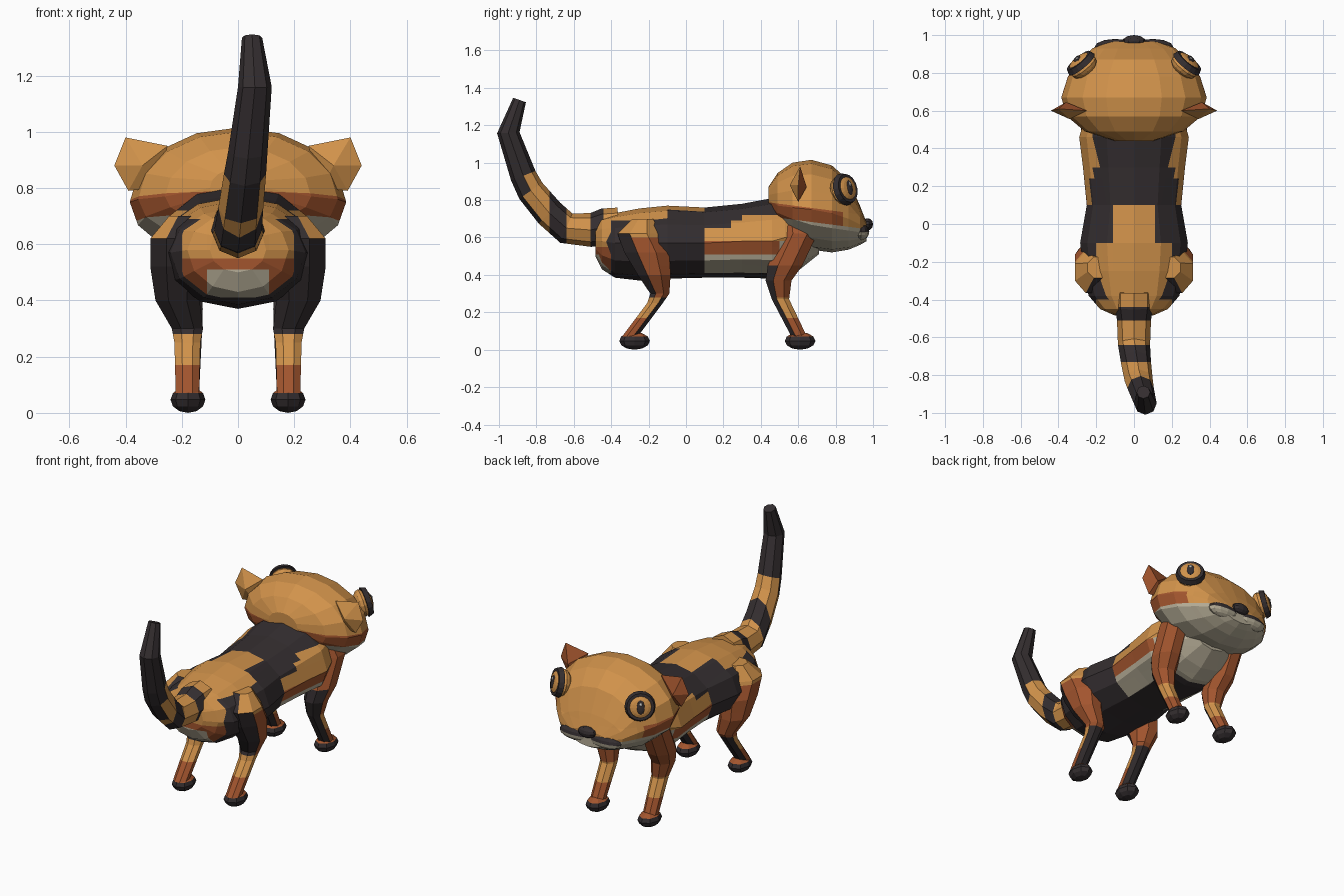
import bpy, bmesh, math
from mathutils import Vector, Matrix

if "Cube" in bpy.data.objects:
    bpy.data.objects.remove(bpy.data.objects["Cube"])

# Flat colours
COLOURS = {
    "orange_fur": (0.64, 0.29, 0.07),
    "rust_fur": (0.36, 0.09, 0.027),
    "black_fur": (0.034, 0.027, 0.029),
    "cream_fur": (0.47, 0.42, 0.31),
    "eye_white": (0.8, 0.8, 0.78),
}
MATS = []
for mat_name, rgb in COLOURS.items():
    m = bpy.data.materials.new(mat_name)
    m.use_nodes = True
    m.diffuse_color = (*rgb, 1)
    m.node_tree.nodes["Principled BSDF"].inputs["Base Color"].default_value = (*rgb, 1)
    MATS.append(m)
ORANGE, RUST, BLACK, CREAM, WHITE = range(len(MATS))


def finish(bm, name, rule):
    """Colour faces by rule(centre, normal) and make the object."""
    bmesh.ops.recalc_face_normals(bm, faces=bm.faces)
    bm.normal_update()
    for f in bm.faces:
        f.material_index = rule(f.calc_center_median(), f.normal)
    me = bpy.data.meshes.new(name)
    bm.to_mesh(me)
    bm.free()
    for m in MATS:
        me.materials.append(m)
    ob = bpy.data.objects.new(name, me)
    bpy.context.collection.objects.link(ob)
    return ob


def loft(rings):
    bm = bmesh.new()
    loops = [[bm.verts.new(p) for p in ring] for ring in rings]
    n = len(loops[0])
    for a, b in zip(loops, loops[1:]):
        for i in range(n):
            j = (i + 1) % n
            bm.faces.new((a[i], a[j], b[j], b[i]))
    bm.faces.new(loops[0])
    bm.faces.new(loops[-1])
    return bm


def cut(bm, axis, values):
    """Slice along planes so that colour patches have clean borders."""
    normal = axis if isinstance(axis, Vector) else Vector([k == axis for k in "xyz"])
    for v in values:
        bmesh.ops.bisect_plane(bm, geom=bm.verts[:] + bm.edges[:] + bm.faces[:],
                               plane_co=normal * v, plane_no=normal, dist=1e-4)


def oval(y, bottom, middle, top, half_width, n):
    """Upright ring with its own top and bottom height."""
    ring = []
    for i in range(n):
        a = 2 * math.pi * i / n
        s = math.sin(a)
        ring.append((half_width * math.cos(a), y,
                     middle + s * (top - middle if s > 0 else middle - bottom)))
    return ring


def ball(name, centre, size, rule, segs=12, rings=8, rot=None):
    bm = bmesh.new()
    bmesh.ops.create_uvsphere(bm, u_segments=segs, v_segments=rings, radius=1)
    turn = rot if rot else Matrix.Identity(4)
    bm.transform(Matrix.Translation(centre) @ turn @ Matrix.Diagonal((*size, 1)))
    return finish(bm, name, rule)


def plain(colour):
    return lambda c, n: colour


# Body with patchwork coat
def body_rule(c, n):
    x, y, z = abs(c.x), c.y, c.z
    if y > 0.5:
        return CREAM if z < 0.58 else ORANGE
    if y > 0.1:
        if z > (0.72 if y > 0.3 else 0.69 if y > 0.24 else 0.65):
            return BLACK
        return ORANGE if z > 0.58 else RUST if z > 0.51 else CREAM if z > 0.41 else BLACK
    if y > -0.1:
        return ORANGE if z > 0.69 and x < 0.11 else BLACK
    if y > -0.4:
        return ORANGE if z > 0.69 and x < 0.2 else BLACK
    if z < 0.41 or x > 0.2:
        return BLACK
    if z < 0.51:
        return CREAM if x < 0.11 else RUST
    return RUST if z < 0.55 else ORANGE


BODY = [(-.485, .50, .58, .68, .10), (-.45, .43, .58, .71, .18), (-.38, .385, .57, .73, .24),
        (-.25, .37, .57, .755, .27), (-.1, .38, .57, .77, .285), (.1, .385, .57, .76, .25),
        (.3, .385, .58, .78, .27), (.46, .38, .58, .81, .29), (.53, .39, .6, .81, .27),
        (.61, .43, .6, .78, .24), (.71, .51, .62, .74, .14)]
bm = loft([oval(*r, 12) for r in BODY])
cut(bm, "y", (-.4, -.1, .1, .24, .3, .5))
cut(bm, "z", (.41, .51, .55, .58, .65, .69, .72))
cut(bm, "x", (-.2, -.11, .11, .2))
finish(bm, "body", body_rule)

# Head with a rust cheek band and a cream jaw
SLOPE = Vector((0, .13, 1))


def head_rule(c, n):
    h = c.dot(SLOPE)
    if h < 0.77:
        return CREAM
    return RUST if h < 0.845 and c.y < 0.84 else ORANGE


HEAD = [(.44, .74, .80, .87, .10), (.49, .67, .77, .945, .26), (.57, .60, .76, 1.0, .355),
        (.67, .535, .75, 1.015, .385), (.78, .52, .73, .985, .35), (.87, .535, .70, .905, .28),
        (.93, .56, .67, .77, .22), (.965, .58, .645, .68, .13)]
bm = loft([oval(*r, 16) for r in HEAD])
cut(bm, "y", (.84,))
unit = SLOPE.normalized()
cut(bm, unit, (.77 / SLOPE.length, .845 / SLOPE.length))
finish(bm, "head", head_rule)

# Nose
ball("nose", (0, .97, .67), (.06, .03, .033), plain(BLACK), 10, 6)

# Tail with bands
def tail_rule(c, n):
    if c.z > 0.93:
        return BLACK
    if c.y < -0.83:
        return ORANGE if n.y > 0.2 else BLACK
    return BLACK if -0.51 < c.y < -0.44 or -0.73 < c.y < -0.64 else ORANGE


TAIL = [(0, -.36, .66, .1), (0, -.44, .655, .1), (0, -.51, .64, .09), (0, -.64, .65, .085),
        (.01, -.73, .73, .08), (.025, -.83, .85, .075), (.035, -.87, .93, .07),
        (.06, -.95, 1.16, .06), (.05, -.89, 1.335, .036)]
pts = [Vector(p[:3]) for p in TAIL]
rings = []
for i, p in enumerate(pts):
    t = (pts[min(i + 1, len(pts) - 1)] - pts[max(i - 1, 0)]).normalized()
    side = Vector((1, 0, 0))
    up = t.cross(side).normalized()
    rings.append([p + TAIL[i][3] * (side * math.cos(a) + up * math.sin(a))
                  for a in [2 * math.pi * k / 8 for k in range(8)]])
bm = loft(rings)
cut(bm, "y", (-.73, -.64, -.51, -.44))
finish(bm, "tail", tail_rule)


# Legs: each ring is height, y, y radius, x, x radius
def hind_rule(c, n):
    if c.z > 0.6:
        return BLACK if n.y < -0.5 else ORANGE
    if c.z > 0.28:
        return BLACK if n.y < -0.5 else RUST
    if n.y > 0.3:
        return BLACK
    return ORANGE if c.z > 0.17 else RUST


def fore_rule(c, n):
    if c.z > 0.28:
        return BLACK if n.y < -0.6 and c.z < 0.45 else RUST
    if n.y < -0.1:
        return BLACK
    return ORANGE if c.z > 0.17 else RUST


HIND = [(.70, -.23, .06, .19, .06), (.62, -.255, .12, .215, .105), (.52, -.21, .13, .215, .105),
        (.40, -.17, .095, .215, .085), (.30, -.14, .055, .18, .06), (.25, -.165, .045, .18, .05),
        (.07, -.3, .045, .18, .045)]
FORE = [(.72, .58, .05, .19, .05), (.62, .61, .1, .21, .08), (.45, .53, .1, .205, .08),
        (.37, .495, .075, .19, .07), (.27, .505, .05, .175, .05), (.07, .605, .045, .18, .045)]


def foot_rule(c, n):
    return RUST if c.z > 0.07 else BLACK


def eye(side, label):
    centre = Vector((side * .285, .855, .86))
    look = Vector((side * .6, .72, .22)).normalized()
    rot = look.to_track_quat("Z", "Y").to_matrix().to_4x4()
    ball(label + "_eyelid", centre - look * .03, (.08, .08, .045), plain(ORANGE), 14, 8, rot)
    bm = bmesh.new()
    bmesh.ops.create_cone(bm, cap_ends=True, segments=16, radius1=.088, radius2=.078, depth=.03)
    bm.transform(Matrix.Translation(centre) @ rot)
    finish(bm, label + "_eye_rim", plain(BLACK))
    ball(label + "_iris", centre + look * .012, (.064, .064, .018), plain(ORANGE), 16, 8, rot)
    up = rot.to_3x3() @ Vector((0, 1, 0))
    ball(label + "_pupil", centre + look * .026, (.024, .042, .009), plain(BLACK), 10, 6, rot)
    ball(label + "_eye_glint", centre + look * .034 + up * .018, (.009, .011, .004),
         plain(WHITE), 8, 4, rot)


EAR = [(.25, .6, .95), (.40, .61, .98), (.44, .6, .88), (.39, .6, .79), (.3, .6, .8),
       (.34, .555, .88), (.36, .645, .87)]

for side, label in ((1, "left"), (-1, "right")):
    for kind, data, rule, foot_y in (("hind", HIND, hind_rule, -.275), ("front", FORE, fore_rule, .61)):
        bm = loft([[(side * (x + rx * math.cos(a)), y + ry * math.sin(a), z)
                    for a in [math.pi * (k + .5) / 4 for k in range(8)]]
                   for z, y, ry, x, rx in data])
        cut(bm, "z", (.17, .28, .45, .6))
        finish(bm, f"{label}_{kind}_leg", rule)
        ball(f"{label}_{kind}_foot", (side * .178, foot_y, .047), (.062, .082, .047), foot_rule, 8, 6)
    # Ear: orange back, rust front
    bm = bmesh.new()
    for x, y, z in EAR:
        bm.verts.new((side * x, y, z))
    bmesh.ops.convex_hull(bm, input=bm.verts[:])
    finish(bm, label + "_ear", lambda c, n: ORANGE if n.y < -0.3 else RUST)
    # Whisker pad: dark lip above, cream below
    ball(label + "_muzzle", (side * .1, .935, .63), (.11, .045, .045),
         lambda c, n: BLACK if c.z > 0.63 else CREAM, 12, 8)
    eye(side, label)
